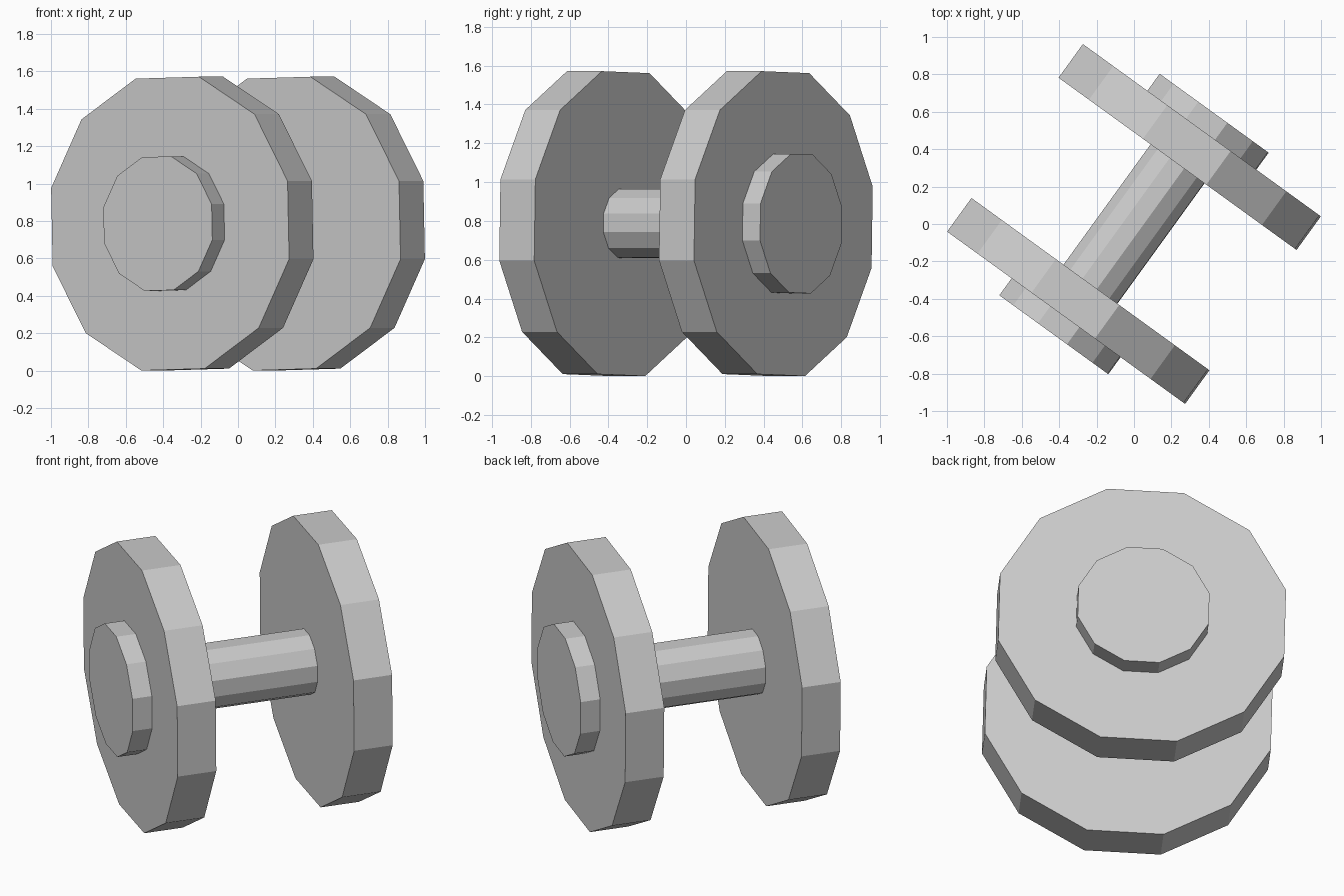
import bpy
import bmesh
import math
from mathutils import Matrix, Vector

cube = bpy.data.objects.get("Cube")
if cube:
    bpy.data.objects.remove(cube, do_unlink=True)

SIDES = 12
CENTRE = Vector((0, 0, 0.786))
HEADING = math.radians(54.1)   # direction of the bar seen from above
ROLL = math.radians(-13.6)     # the dumbbell is rolled a little about its bar

# Local x lies across the bar, y points up and z runs along the bar to the front
across = Vector((math.sin(HEADING), -math.cos(HEADING), 0))
up = Vector((0, 0, 1))
along = across.cross(up)
frame = Matrix((across, up, along)).transposed().to_4x4()
placement = Matrix.Translation(CENTRE) @ frame @ Matrix.Rotation(ROLL, 4, 'Z')

grey = bpy.data.materials.new("plain_grey")
grey.use_nodes = True
colour = (0.6, 0.6, 0.6, 1)
grey.diffuse_color = colour
grey.node_tree.nodes["Principled BSDF"].inputs["Base Color"].default_value = colour


def add_disc(name, radius, start, end):
    """Flat-sided cylinder along the bar between two distances from the middle."""
    bm = bmesh.new()
    bmesh.ops.create_cone(bm, cap_ends=True, segments=SIDES, radius1=radius,
                          radius2=radius, depth=abs(end - start),
                          matrix=Matrix.Translation((0, 0, (start + end) / 2)))
    mesh = bpy.data.meshes.new(name)
    bm.to_mesh(mesh)
    bm.free()
    mesh.materials.append(grey)
    obj = bpy.data.objects.new(name, mesh)
    obj.matrix_world = placement
    bpy.context.collection.objects.link(obj)


# Handle bar, with its ends set into the plates
add_disc("handle_bar", 0.183, -0.45, 0.45)

# Weight plate and end cap on each end
for end, side in (("front", 1), ("back", -1)):
    add_disc(end + "_weight_plate", 0.808, side * 0.397, side * 0.619)
    add_disc(end + "_end_cap", 0.37, side * 0.58, side * 0.731)
